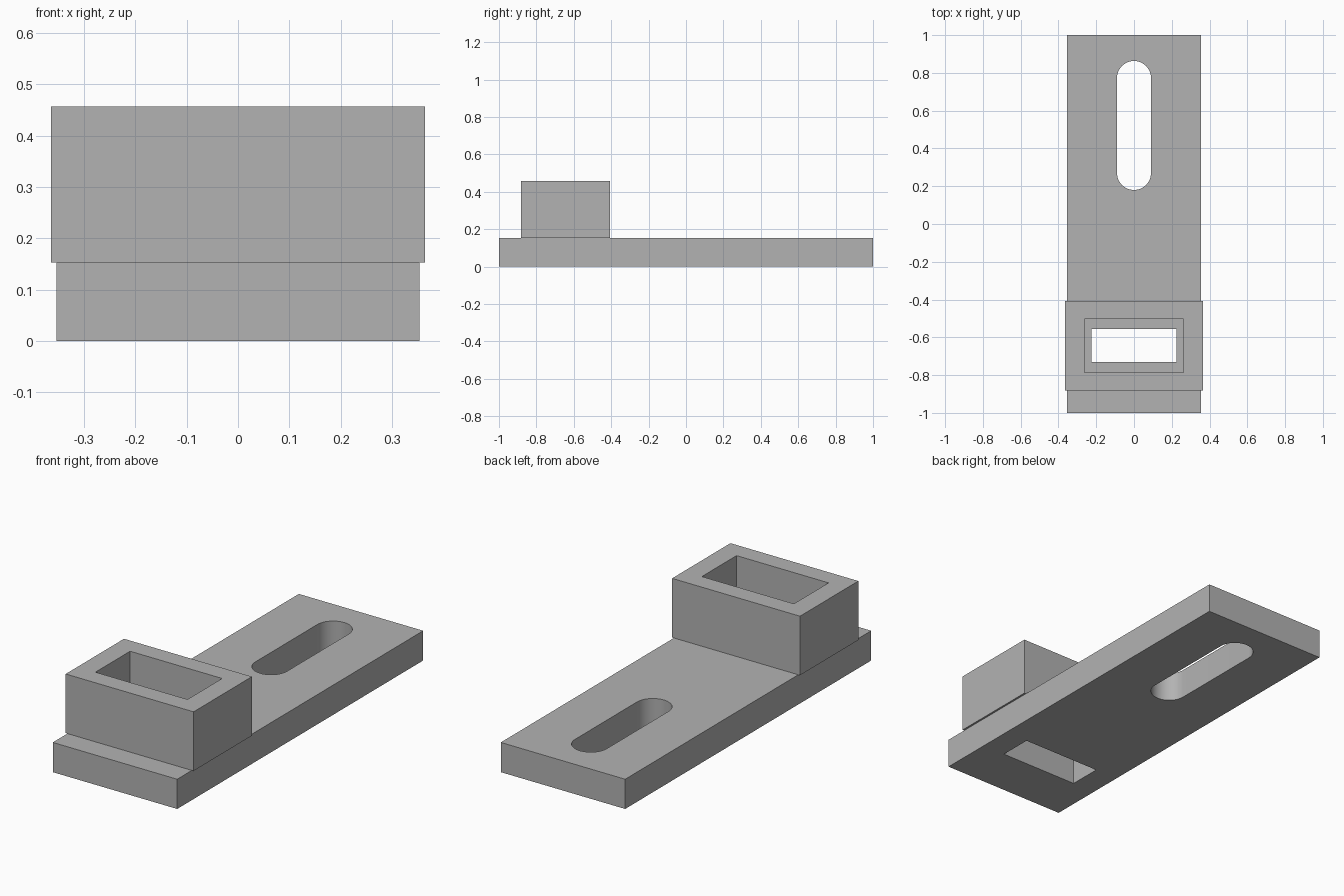
import bpy, bmesh
from math import pi, sin, cos, radians

cube = bpy.data.objects.get("Cube")
if cube:
    bpy.data.objects.remove(cube, do_unlink=True)

grey = bpy.data.materials.new("plain grey")
grey.use_nodes = True
color = (0.45, 0.45, 0.45, 1)
grey.diffuse_color = color
grey.node_tree.nodes["Principled BSDF"].inputs["Base Color"].default_value = color


def rect(half_x, y0, y1):
    return [(-half_x, y0), (half_x, y0), (half_x, y1), (-half_x, y1)]


def slot(radius, y0, y1, steps=24):
    """Outline with straight sides and two round ends."""
    ends = ((y1 - radius, 0), (y0 + radius, pi))
    return [(radius * cos(start + pi * i / steps), cy + radius * sin(start + pi * i / steps))
            for cy, start in ends for i in range(steps + 1)]


def pierced_slab(name, outline, holes, z0, z1):
    """Extrude an outline, leaving the hole outlines open."""
    bm = bmesh.new()
    for loop in [outline] + holes:
        verts = [bm.verts.new((x, y, z0)) for x, y in loop]
        for a, b in zip(verts, verts[1:] + verts[:1]):
            bm.edges.new((a, b))
    bmesh.ops.triangle_fill(bm, edges=bm.edges[:], use_beauty=True, normal=(0, 0, 1))
    top = bmesh.ops.extrude_face_region(bm, geom=bm.faces[:], use_keep_orig=True)
    moved = [g for g in top["geom"] if isinstance(g, bmesh.types.BMVert)]
    bmesh.ops.translate(bm, verts=moved, vec=(0, 0, z1 - z0))
    bmesh.ops.recalc_face_normals(bm, faces=bm.faces[:])
    mesh = bpy.data.meshes.new(name)
    bm.to_mesh(mesh)
    bm.free()
    mesh.materials.append(grey)
    obj = bpy.data.objects.new(name, mesh)
    bpy.context.collection.objects.link(obj)
    bpy.ops.object.select_all(action='DESELECT')
    obj.select_set(True)
    bpy.context.view_layer.objects.active = obj
    bpy.ops.object.shade_smooth_by_angle(angle=radians(30))
    return obj


plate_top = 0.153

# Long plate with a round-ended slot and a rectangular opening
pierced_slab("base_plate", rect(0.354, -1, 1),
             [slot(0.09, 0.18, 0.863), rect(0.224, -0.73, -0.557)], 0, plate_top)

# Raised socket whose wider opening leaves a ledge on the plate
pierced_slab("socket_block", rect(0.364, -0.881, -0.407),
             [rect(0.262, -0.785, -0.503)], plate_top, 0.457)
